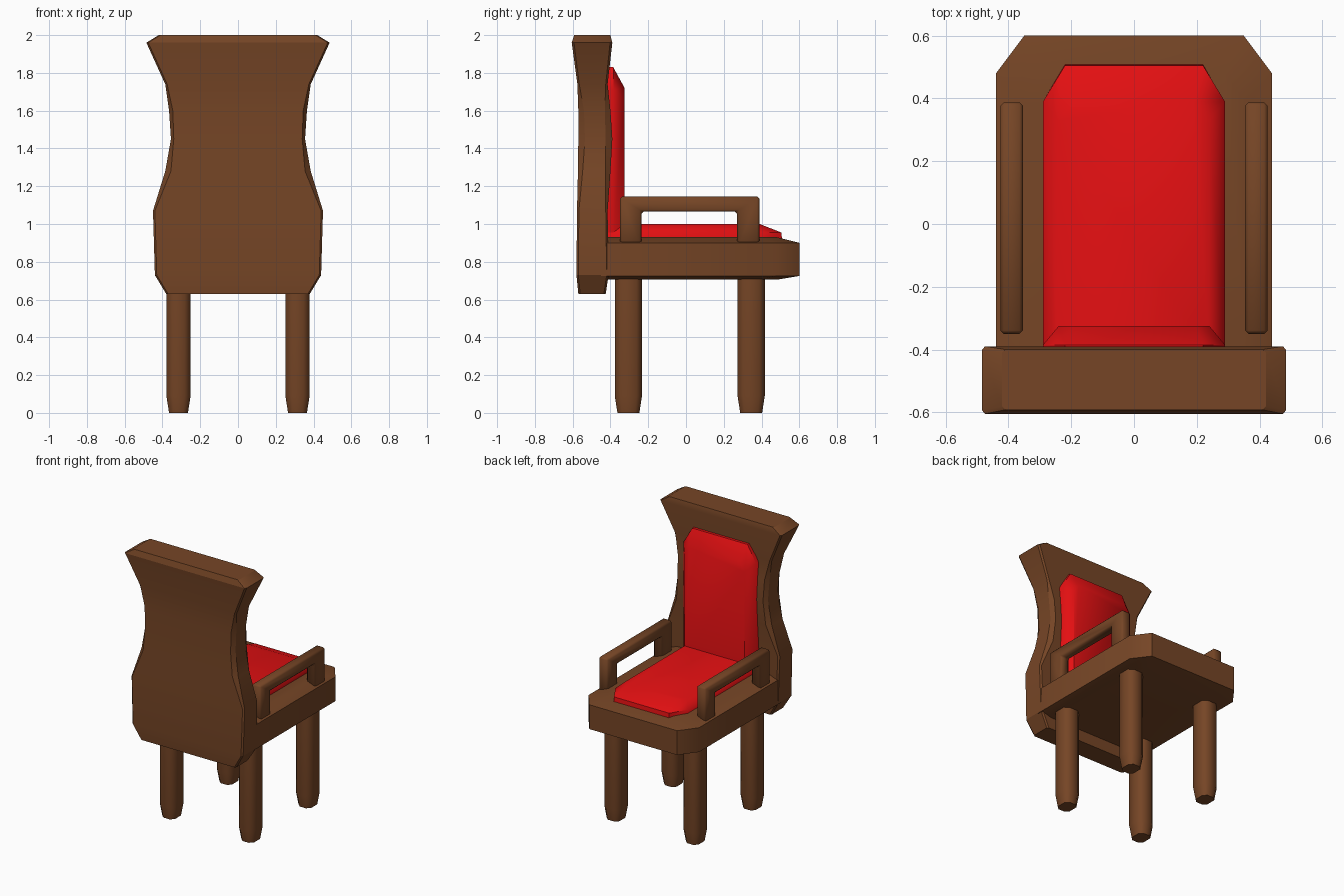
import bpy, bmesh, math

if "Cube" in bpy.data.objects:
    bpy.data.objects.remove(bpy.data.objects["Cube"])


def material(name, rgb):
    m = bpy.data.materials.new(name)
    m.diffuse_color = (*rgb, 1)
    m.use_nodes = True
    m.node_tree.nodes["Principled BSDF"].inputs["Base Color"].default_value = m.diffuse_color
    return m


WOOD = material("brown wood", (0.18, 0.06, 0.019))
RED = material("red fabric", (0.78, 0.005, 0.006))


def finish(name, bm, mat, angle):
    bmesh.ops.recalc_face_normals(bm, faces=bm.faces)
    me = bpy.data.meshes.new(name)
    bm.to_mesh(me)
    bm.free()
    me.materials.append(mat)
    ob = bpy.data.objects.new(name, me)
    bpy.context.collection.objects.link(ob)
    bpy.ops.object.select_all(action='DESELECT')
    ob.select_set(True)
    bpy.context.view_layer.objects.active = ob
    bpy.ops.object.shade_smooth_by_angle(angle=math.radians(angle))
    return ob


def loft(name, rings, mat, angle=35):
    """Skin a stack of equal-length point rings and cap both ends."""
    bm = bmesh.new()
    rows = [[bm.verts.new(p) for p in r] for r in rings]
    n = len(rows[0])
    for a, b in zip(rows, rows[1:]):
        for i in range(n):
            j = (i + 1) % n
            bm.faces.new((a[i], a[j], b[j], b[i]))
    bm.faces.new(rows[0])
    bm.faces.new(rows[-1])
    return finish(name, bm, mat, angle)


def octagon(x, y0, y1, cx, cy, z, xc=0):
    """Rectangle with cut corners, centred on xc."""
    return [(xc - x + cx, y0, z), (xc + x - cx, y0, z), (xc + x, y0 + cy, z), (xc + x, y1 - cy, z),
            (xc + x - cx, y1, z), (xc - x + cx, y1, z), (xc - x, y1 - cy, z), (xc - x, y0 + cy, z)]


def shield(x, back, front, cx, cy):
    """Rectangle with only the two far corners cut."""
    return [(-x, back), (x, back), (x, front - cy), (x - cx, front), (-x + cx, front), (-x, front - cy)]


# Backrest: z, half width, back y, front y, corner cut x, corner cut y
back = [(0.63, 0.38, -0.57, -0.425, 0.01, 0.01),
        (0.73, 0.44, -0.58, -0.41, 0.01, 0.01),
        (1.07, 0.45, -0.577, -0.415, 0.01, 0.01),
        (1.28, 0.385, -0.572, -0.40, 0.03, 0.025),
        (1.45, 0.355, -0.57, -0.39, 0.015, 0.035),
        (1.60, 0.365, -0.57, -0.40, 0.02, 0.03),
        (1.74, 0.385, -0.575, -0.415, 0.01, 0.01),
        (1.96, 0.485, -0.605, -0.39, 0.01, 0.012),
        (2.00, 0.42, -0.592, -0.40, 0.01, 0.01)]
loft("backrest", [octagon(x, a, b, cx, cy, z) for z, x, a, b, cx, cy in back], WOOD, 25)

# Seat block with sloped top and bottom rims
seat = [(0.705, 0.36, 0.48, 0.07, 0.10), (0.725, 0.44, 0.60, 0.09, 0.12),
        (0.90, 0.44, 0.60, 0.09, 0.12), (0.93, 0.36, 0.48, 0.07, 0.10)]
loft("seat", [[(px, py, z) for px, py in shield(x, -0.45, f, cx, cy)]
              for z, x, f, cx, cy in seat], WOOD, 50)

# Seat cushion
pad = [(0.90, 0.29, 0.51, 0.07, 0.12), (0.955, 0.29, 0.505, 0.07, 0.115), (1.0, 0.24, 0.39, 0.05, 0.06)]
loft("seat_cushion", [[(px, py, z) for px, py in shield(x, -0.42, f, cx, cy)]
                      for z, x, f, cx, cy in pad], RED, 50)

# Back cushion
pad = [(-0.45, 0.29, 1.83, 0.07, 0.12), (-0.385, 0.29, 1.83, 0.07, 0.12), (-0.325, 0.24, 1.72, 0.04, 0.06)]
loft("back_cushion", [[(px, y, pz) for px, pz in shield(x, 0.94, t, cx, cz)]
                      for y, x, t, cx, cz in pad], RED, 50)

for side, label in ((-1, "left"), (1, "right")):
    # Legs with tapered feet
    for yc, where in ((-0.305, "back"), (0.345, "front")):
        rings = [octagon(w, yc - d, yc + d, w * 0.5, d * 0.4, z, side * 0.315)
                 for z, w, d in ((0, 0.05, 0.058), (0.09, 0.064, 0.072), (0.74, 0.064, 0.072))]
        loft(f"{where}_{label}_leg", rings, WOOD, 50)

    # Armrest: upside-down U, extruded sideways and bevelled
    outline = [(-0.35, 0.88), (-0.35, 1.145), (0.388, 1.145), (0.388, 0.88),
               (0.27, 0.88), (0.27, 1.065), (-0.235, 1.065), (-0.235, 0.88)]
    bm = bmesh.new()
    face = bm.faces.new([bm.verts.new((side * 0.39 - 0.036, y, z)) for y, z in outline])
    ext = bmesh.ops.extrude_face_region(bm, geom=[face])
    bmesh.ops.translate(bm, vec=(0.072, 0, 0),
                        verts=[v for v in ext["geom"] if isinstance(v, bmesh.types.BMVert)])
    bmesh.ops.recalc_face_normals(bm, faces=bm.faces)
    bmesh.ops.bevel(bm, geom=list(bm.edges), offset=0.011, segments=1, affect='EDGES')
    finish(f"{label}_armrest", bm, WOOD, 50)
